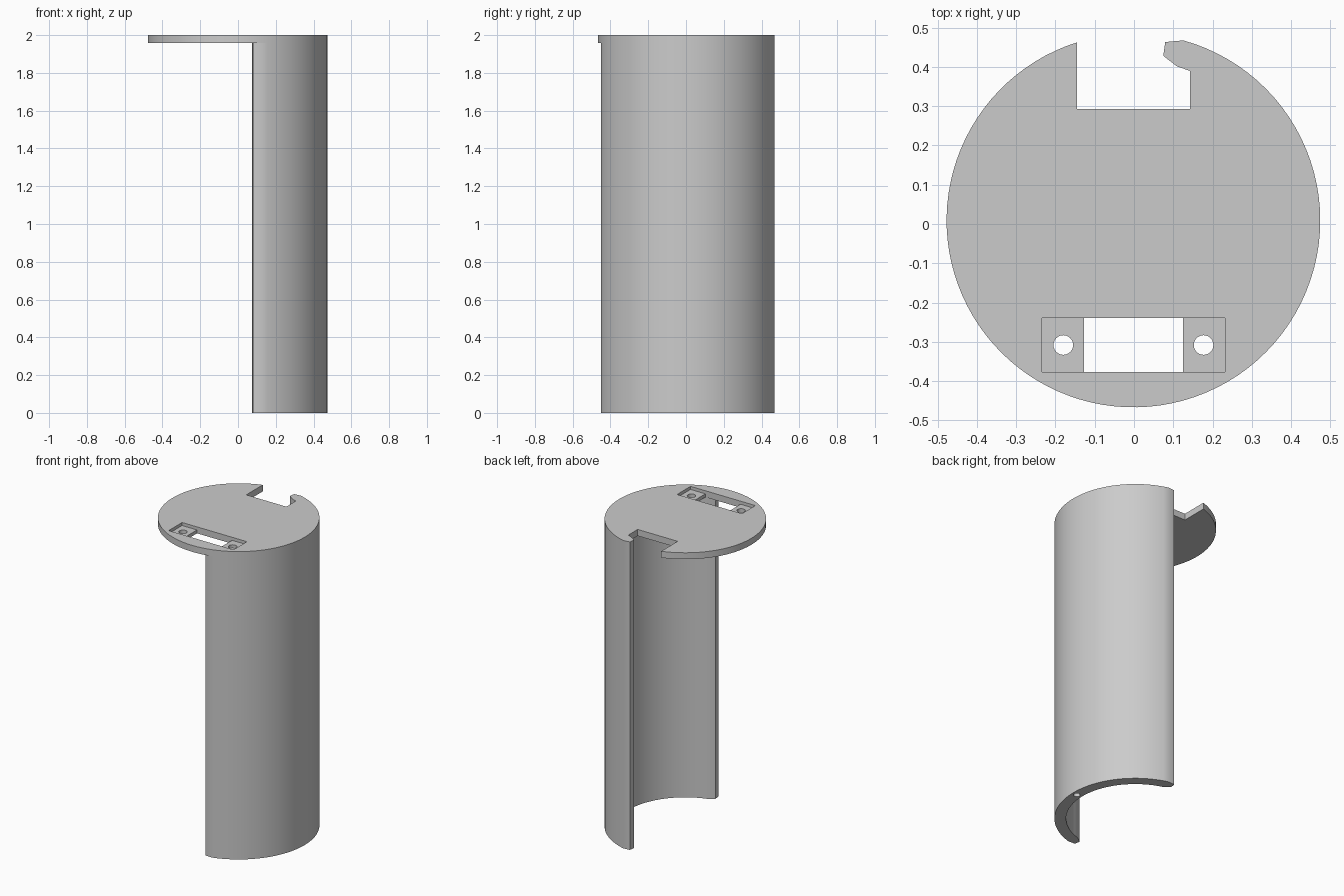
import bpy, bmesh
from math import sin, cos, asin, pi

cube = bpy.data.objects.get("Cube")
if cube:
    bpy.data.objects.remove(cube)

CX, CY = -0.0015, 0.009      # axis of the tube
R_OUT, R_IN = 0.4755, 0.407
TOP, PLATE = 2.0, 0.042      # overall height, end plate thickness

grey = bpy.data.materials.new("light_grey")
grey.use_nodes = True
grey.diffuse_color = (0.6, 0.6, 0.6, 1)
grey.node_tree.nodes["Principled BSDF"].inputs["Base Color"].default_value = (0.6, 0.6, 0.6, 1)


def arc(r, a0, a1, n):
    return [(r * cos(a0 + (a1 - a0) * i / n), r * sin(a0 + (a1 - a0) * i / n))
            for i in range(n + 1)]


def prism(name, outline, z0, z1):
    """Extrude a closed outline, given relative to the tube axis."""
    bm = bmesh.new()
    face = bm.faces.new([bm.verts.new((CX + x, CY + y, z0)) for x, y in outline])
    ext = bmesh.ops.extrude_face_region(bm, geom=[face])
    for v in ext["geom"]:
        if isinstance(v, bmesh.types.BMVert):
            v.co.z = z1
    bmesh.ops.recalc_face_normals(bm, faces=bm.faces)
    mesh = bpy.data.meshes.new(name)
    bm.to_mesh(mesh)
    bm.free()
    obj = bpy.data.objects.new(name, mesh)
    bpy.context.collection.objects.link(obj)
    mesh.materials.append(grey)
    return obj


def box(x, y0, y1):
    return [(-x, y0), (x, y0), (x, y1), (-x, y1)]


def circle(x, y, r, n=24):
    return [(x + px, y + py) for px, py in arc(r, 0, 2 * pi, n)[:-1]]


def cut(target, outline, z0, z1):
    cutter = prism("cutter", outline, z0, z1)
    cutter.hide_render = True
    mod = target.modifiers.new("cut", "BOOLEAN")
    mod.operation, mod.solver, mod.object = "DIFFERENCE", "EXACT", cutter
    bpy.context.view_layer.objects.active = target
    bpy.ops.object.modifier_apply(modifier=mod.name)
    bpy.data.objects.remove(cutter)


# Blunt rounded lip at each free edge of the half tube, from outside to inside
lip = [(0.081, 0.454), (0.076, 0.419), (0.111, 0.392)]
end_out = pi / 2 - asin(0.127 / R_OUT)
end_in = pi / 2 - asin(0.144 / R_IN)

# Half tube wall
outer = arc(R_OUT, -end_out, end_out, 40)
inner = arc(R_IN, end_in, -end_in, 40)
wall = prism("half_tube_wall",
             outer + lip + inner + [(x, -y) for x, y in reversed(lip)], 0, TOP - PLATE)
cut(wall, circle(0.442, -0.009, 0.02), -0.1, 0.3)

# End plate with a cable notch at the back
notch_x, notch_y = 0.144, 0.284
notch_end = pi / 2 + asin(notch_x / R_OUT)
rim = arc(R_OUT, notch_end, 2 * pi - end_out, 50)[:-1] + outer
plate = prism("end_plate",
              rim + lip + [inner[0], (notch_x, notch_y), (-notch_x, notch_y)],
              TOP - PLATE, TOP)

# Recessed connector slot with two screw holes
cut(plate, box(0.233, -0.386, -0.248), TOP - 0.02, TOP + 0.1)
cut(plate, box(0.126, -0.386, -0.248), TOP - 0.2, TOP + 0.1)
for side in (-1, 1):
    cut(plate, circle(side * 0.1785, -0.317, 0.025), TOP - 0.2, TOP + 0.1)

# Smooth the round surfaces, keep edges sharp
for obj in (wall, plate):
    bpy.ops.object.select_all(action="DESELECT")
    obj.select_set(True)
    bpy.context.view_layer.objects.active = obj
    bpy.ops.object.shade_smooth_by_angle(angle=0.4)
